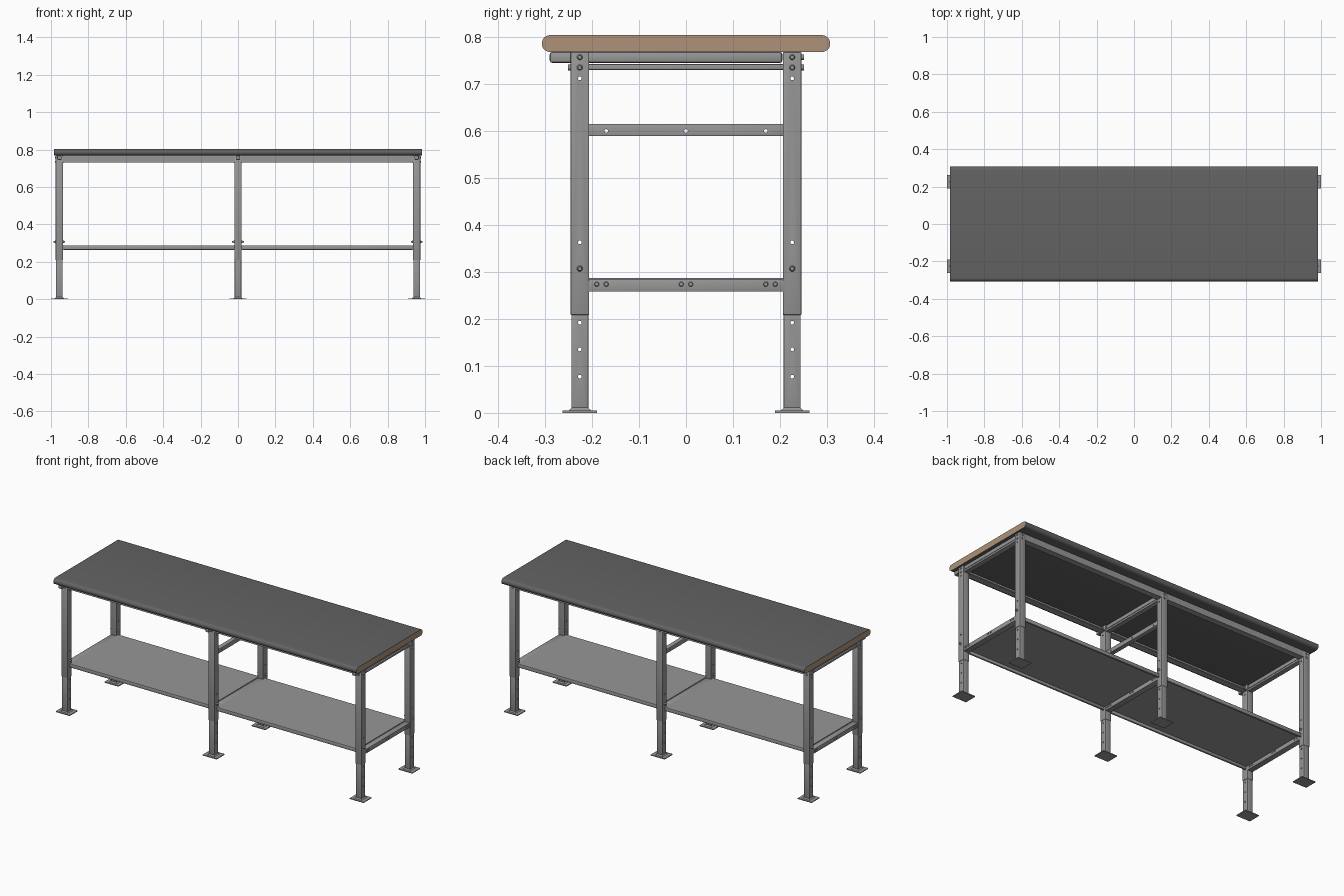
import bpy, bmesh, math
from mathutils import Matrix, Vector

cube = bpy.data.objects.get("Cube")
if cube:
    bpy.data.objects.remove(cube, do_unlink=True)


def material(name, colour):
    m = bpy.data.materials.new(name)
    m.use_nodes = True
    m.diffuse_color = (*colour, 1)
    m.node_tree.nodes["Principled BSDF"].inputs["Base Color"].default_value = (*colour, 1)
    return m


STEEL = material("grey steel", (0.31, 0.31, 0.31))
TOP = material("dark grey laminate", (0.125, 0.125, 0.125))
WOOD = material("tan wood", (0.42, 0.29, 0.19))

FRAMES = (-0.955, 0, 0.955)
LEG_Y = 0.226


def finish(name, bm, mats=(STEEL,), smooth=True):
    mesh = bpy.data.meshes.new(name)
    bm.to_mesh(mesh)
    bm.free()
    obj = bpy.data.objects.new(name, mesh)
    bpy.context.collection.objects.link(obj)
    for m in mats:
        mesh.materials.append(m)
    if smooth:
        bpy.ops.object.select_all(action="DESELECT")
        obj.select_set(True)
        bpy.context.view_layer.objects.active = obj
        bpy.ops.object.shade_smooth_by_angle(angle=math.radians(35))
    return obj


def add_box(bm, x, y, z):
    """Box from three (low, high) ranges."""
    centre = Vector(sum(r) / 2 for r in (x, y, z))
    size = [r[1] - r[0] for r in (x, y, z)]
    bmesh.ops.create_cube(bm, size=1, matrix=Matrix.Translation(centre) @ Matrix.Diagonal((*size, 1)))


def box(name, x, y, z, bevel=0.0):
    bm = bmesh.new()
    add_box(bm, x, y, z)
    if bevel:
        bmesh.ops.bevel(bm, geom=bm.edges[:], offset=bevel, segments=2, affect="EDGES", profile=0.5)
    return finish(name, bm)


def around(c, half):
    return (c - half, c + half)


def add_rod(bm, centre, axis, radius, length, tip=None):
    turn = Vector((0, 0, 1)).rotation_difference(Vector(axis)).to_matrix().to_4x4()
    bmesh.ops.create_cone(bm, cap_ends=True, segments=12, radius1=radius,
                          radius2=radius if tip is None else tip, depth=length,
                          matrix=Matrix.Translation(centre) @ turn)


def drill(obj, cutter):
    mod = obj.modifiers.new("holes", "BOOLEAN")
    mod.object = cutter
    mod.solver = "EXACT"
    bpy.context.view_layer.objects.active = obj
    bpy.ops.object.modifier_apply(modifier=mod.name)


# Worktop: bullnose profile swept along x, with wooden ends
bm = bmesh.new()
R, EDGE, HALF = 0.018, 0.289, 0.985
profile = []
for i in range(26):
    side = 1 if i < 13 else -1
    a = math.radians(-90 + 15 * (i % 13)) + (0 if side > 0 else math.pi)
    profile.append(bm.verts.new((-HALF, side * EDGE + R * math.cos(a), 0.786 + R * math.sin(a))))
end = bm.faces.new(profile)
moved = bmesh.ops.extrude_face_region(bm, geom=[end], use_keep_orig=True)["geom"]
bmesh.ops.translate(bm, vec=(2 * HALF, 0, 0), verts=[v for v in moved if isinstance(v, bmesh.types.BMVert)])
bmesh.ops.recalc_face_normals(bm, faces=bm.faces)
for f in bm.faces:
    f.material_index = 1 if abs(f.normal.x) > 0.9 else 0
finish("worktop", bm, (TOP, WOOD))

# Temporary cutter for the adjustment holes
bm = bmesh.new()
for s in (-1, 1):
    for z in (0.077, 0.135, 0.192, 0.363, 0.712):
        add_rod(bm, (0, s * LEG_Y, z), (1, 0, 0), 0.004, 2.4)
for y in (-0.17, 0, 0.17):
    add_rod(bm, (0, y, 0.6), (1, 0, 0), 0.004, 0.3)
cutter = finish("hole_cutter", bm, smooth=False)
cutter.hide_render = True

bolts = bmesh.new()
for label, fx in zip(("right", "middle", "left"), FRAMES):
    # Telescoping legs with foot plates
    for end_name, s in (("front", -1), ("back", 1)):
        ly = s * LEG_Y
        tag = f"{label}_{end_name}"
        upper = box(f"{tag}_upper_leg", around(fx, 0.02), around(ly, 0.02), (0.208, 0.768), 0.003)
        lower = box(f"{tag}_lower_leg", around(fx, 0.0175), around(ly, 0.018), (0.003, 0.25), 0.002)
        drill(upper, cutter)
        drill(lower, cutter)
        box(f"{tag}_foot_plate", around(fx, 0.045), around(ly, 0.037), (0, 0.005))
        bm = bmesh.new()
        bmesh.ops.create_cone(bm, cap_ends=True, segments=4, radius1=0.034, radius2=0.025, depth=0.006,
                              matrix=Matrix.Translation((fx, ly, 0.008)) @ Matrix.Rotation(math.pi / 4, 4, "Z"))
        finish(f"{tag}_foot_weld", bm)
        # Leg bolts on both sides and at the outer face
        for d in (-1, 1):
            for z in (0.307, 0.735, 0.757):
                reach = 0.012 if z < 0.5 else 0.005
                add_rod(bolts, (fx + d * (0.019 + reach / 2), ly, z), (d, 0, 0), 0.0065, reach, 0.004)
        for z in (0.735, 0.757):
            add_rod(bolts, (fx, s * 0.248, z), (0, s, 0), 0.006, 0.006)

    # Cross members between front and back legs
    box(f"{label}_top_cross_rail", around(fx, 0.015), (-0.21, 0.21), (0.73, 0.742), 0.002)
    box(f"{label}_top_support_arm", around(fx, 0.012), (-0.29, 0.205), (0.745, 0.768), 0.005)
    box(f"{label}_shelf_cross_rail", around(fx, 0.017), (-0.21, 0.21), (0.258, 0.284), 0.002)
    for y in (-0.19, -0.17, -0.01, 0.01, 0.17, 0.19):
        for d in (-1, 1):
            add_rod(bolts, (fx + d * 0.0185, y, 0.274), (d, 0, 0), 0.0055, 0.005, 0.004)

# Middle frame brace
brace = box("middle_brace", around(0, 0.013), (-0.21, 0.21), (0.589, 0.615), 0.002)
drill(brace, cutter)
bpy.data.objects.remove(cutter, do_unlink=True)
finish("bolts", bolts)

# Long rails under the top and the two shelf trays
for label, s in (("right", -1), ("left", 1)):
    span = sorted((s * 0.018, s * 0.937))
    for end_name, e in (("front", -1), ("back", 1)):
        bm = bmesh.new()
        add_box(bm, span, sorted((e * 0.238, e * 0.244)), (0.732, 0.768))
        add_box(bm, span, sorted((e * 0.208, e * 0.242)), (0.732, 0.738))
        finish(f"{label}_{end_name}_top_rail", bm)
        box(f"{label}_{end_name}_shelf_lip", span, sorted((e * 0.214, e * 0.226)), (0.264, 0.287), 0.004)
    box(f"{label}_shelf", span, (-0.222, 0.222), (0.281, 0.287))
